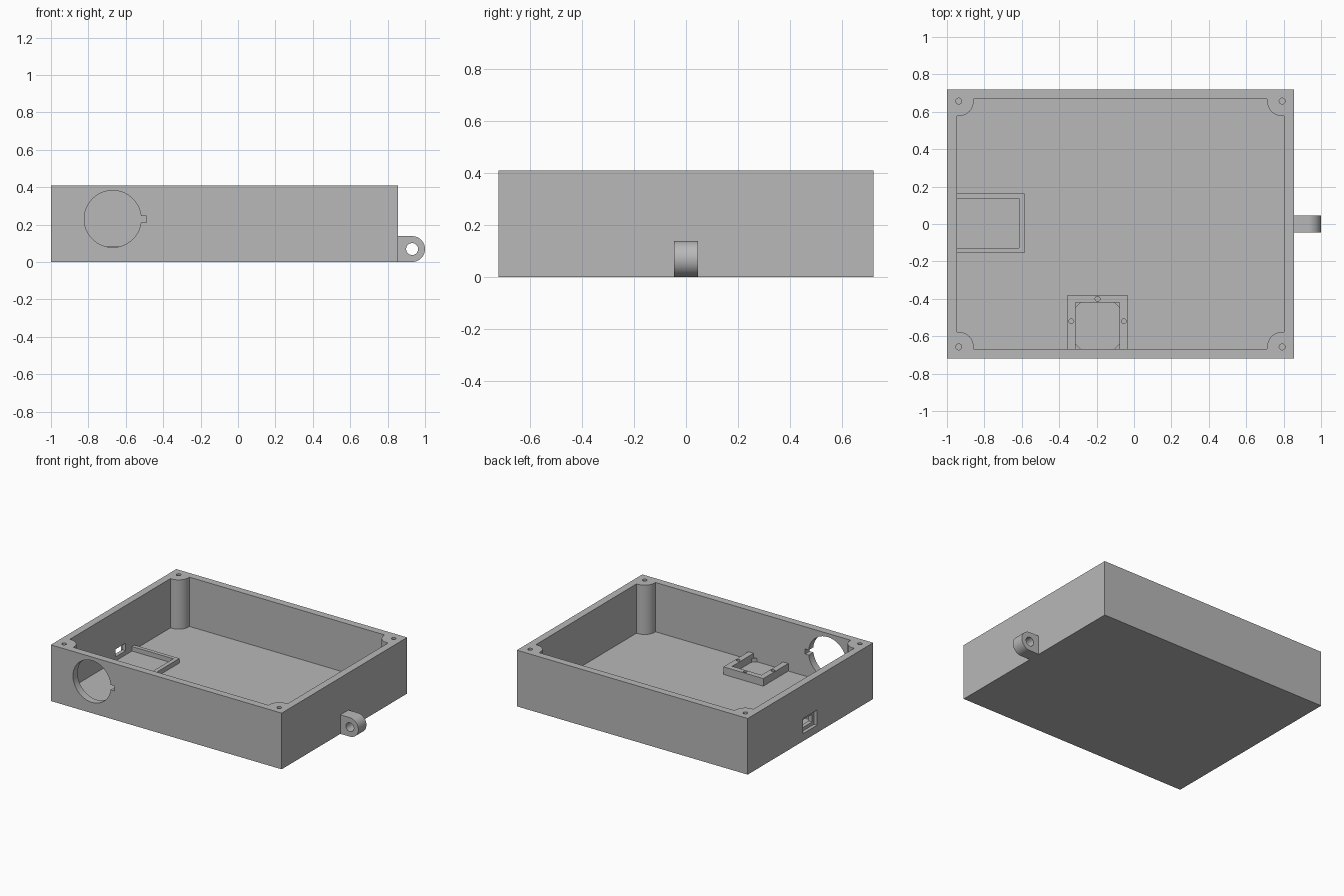
import bpy, bmesh
from math import cos, sin, pi

default = bpy.data.objects.get("Cube")
if default:
    bpy.data.objects.remove(default, do_unlink=True)

grey = bpy.data.materials.new("light_grey_plastic")
grey.use_nodes = True
colour = (0.48, 0.48, 0.48, 1)
grey.diffuse_color = colour
grey.node_tree.nodes["Principled BSDF"].inputs["Base Color"].default_value = colour


def prism(name, pts, lo, hi, axis="z"):
    """Extrude a 2D outline along an axis (x: yz, y: xz, z: xy outline)."""
    place = {"x": lambda u, v, w: (w, u, v),
             "y": lambda u, v, w: (u, w, v),
             "z": lambda u, v, w: (u, v, w)}[axis]
    bm = bmesh.new()
    face = bm.faces.new([bm.verts.new(place(u, v, lo)) for u, v in pts])
    new = bmesh.ops.extrude_face_region(bm, geom=[face])["geom"]
    bmesh.ops.translate(bm, vec=place(0, 0, hi - lo),
                        verts=[g for g in new if isinstance(g, bmesh.types.BMVert)])
    bmesh.ops.recalc_face_normals(bm, faces=bm.faces)
    mesh = bpy.data.meshes.new(name)
    bm.to_mesh(mesh)
    bm.free()
    mesh.materials.append(grey)
    ob = bpy.data.objects.new(name, mesh)
    bpy.context.collection.objects.link(ob)
    return ob


def rect(u0, v0, u1, v1):
    return [(u0, v0), (u1, v0), (u1, v1), (u0, v1)]


def arc(cu, cv, r, start, end, n):
    return [(cu + r * cos(start + (end - start) * i / n),
             cv + r * sin(start + (end - start) * i / n)) for i in range(n + 1)]


def circle(cu, cv, r, n=24):
    return arc(cu, cv, r, 0, 2 * pi, n)[:-1]


def cut(ob, cutters):
    bpy.context.view_layer.objects.active = ob
    for cutter in cutters:
        cutter.hide_render = True
        mod = ob.modifiers.new("cut", "BOOLEAN")
        mod.operation = "DIFFERENCE"
        mod.solver = "EXACT"
        mod.object = cutter
        bpy.ops.object.modifier_apply(modifier=mod.name)
        bpy.data.objects.remove(cutter, do_unlink=True)


LEFT, RIGHT, DEPTH, TOP = -1.0, 0.855, 0.72, 0.408
WALL, FLOOR = 0.053, 0.05
POST, INSET = 0.08, 0.01          # screw post radius, centre offset from wall

# Enclosure: the cavity outline leaves a rounded screw post in each corner
x0, x1, y1 = LEFT + WALL, RIGHT - WALL, DEPTH - WALL
posts = [(x1, y1, 1, 1), (x0, y1, -1, 1), (x0, -y1, -1, -1), (x1, -y1, 1, -1)]
outline, drills = [], []
for wx, wy, sx, sy in posts:
    cx, cy = wx - sx * INSET, wy - sy * INSET
    corner = [(wx, cy - sy * POST)]
    corner += [(cx - sx * POST * sin(t * pi / 24), cy - sy * POST * cos(t * pi / 24))
               for t in range(13)]
    corner.append((cx - sx * POST, wy))
    outline += corner if sx * sy > 0 else corner[::-1]
    drills.append(prism("post_drill", circle(cx, cy, 0.016, 16), TOP - 0.12, TOP + 0.05))

enclosure = prism("enclosure", rect(LEFT, -DEPTH, RIGHT, DEPTH), 0, TOP)
cut(enclosure, [prism("cavity", outline, FLOOR, TOP + 0.1)] + drills)

# Round connector opening with key notch in the front wall
cut(enclosure, [
    prism("round_opening", circle(-0.67, 0.23, 0.152, 64), -0.8, -0.6, "y"),
    prism("key_notch", rect(-0.55, 0.21, -0.49, 0.246), -0.8, -0.6, "y"),
])

# Stepped port opening in the side wall
PORT_Y = 0.004
cut(enclosure, [
    prism("port_recess", rect(PORT_Y - 0.08, 0.055, PORT_Y + 0.08, 0.165), -1.1, -0.975, "x"),
    prism("port_slot", rect(PORT_Y - 0.06, 0.08, PORT_Y + 0.06, 0.135), -1.1, -0.9, "x"),
])

# Low board tray behind the port
tray = prism("port_tray", [
    (x0 - 0.01, PORT_Y - 0.16), (-0.585, PORT_Y - 0.16),
    (-0.585, PORT_Y + 0.16), (x0 - 0.01, PORT_Y + 0.16),
    (x0 - 0.01, PORT_Y + 0.132), (-0.615, PORT_Y + 0.132),
    (-0.615, PORT_Y - 0.132), (x0 - 0.01, PORT_Y - 0.132)], FLOOR - 0.01, 0.083)

# Taller module holder against the front wall, with screw holes
HX, HW, HI, back = -0.195, 0.16, 0.118, -y1 - 0.01
holder = prism("module_holder", [
    (HX - HW, back), (HX - HI, back), (HX - HI, -0.42), (HX + HI, -0.42),
    (HX + HI, back), (HX + HW, back), (HX + HW, -0.38), (HX - HW, -0.38)],
    FLOOR - 0.01, 0.105)
cut(holder, [prism("holder_drill", circle(x, y, 0.013, 16), 0.06, 0.2)
             for x, y in [(HX - 0.14, -0.52), (HX + 0.14, -0.52), (HX, -0.4)]])

# Small triangular rests in the holder corners
for side in (-1, 1):
    for y, s in ((-0.42, -1), (-y1, 1)):
        x = HX + side * HI
        prism("holder_corner_rest", [(x, y), (x - side * 0.028, y), (x, y + s * 0.028)],
              FLOOR - 0.01, 0.075)

# Mounting lug on the outer side
LX, LR = 0.931, 0.069
lug = prism("mounting_lug", [(RIGHT - 0.01, 0)] + arc(LX, LR, LR, -pi / 2, pi / 2, 24)
            + [(RIGHT - 0.01, 2 * LR)], -0.046, 0.046, "y")
cut(lug, [prism("lug_hole", circle(LX, LR, 0.032, 32), -0.1, 0.1, "y")])

# Smooth the curved walls and keep hard edges sharp
for ob in (enclosure, lug, holder):
    bpy.ops.object.select_all(action="DESELECT")
    ob.select_set(True)
    bpy.context.view_layer.objects.active = ob
    bpy.ops.object.shade_smooth_by_angle(angle=pi / 6)
